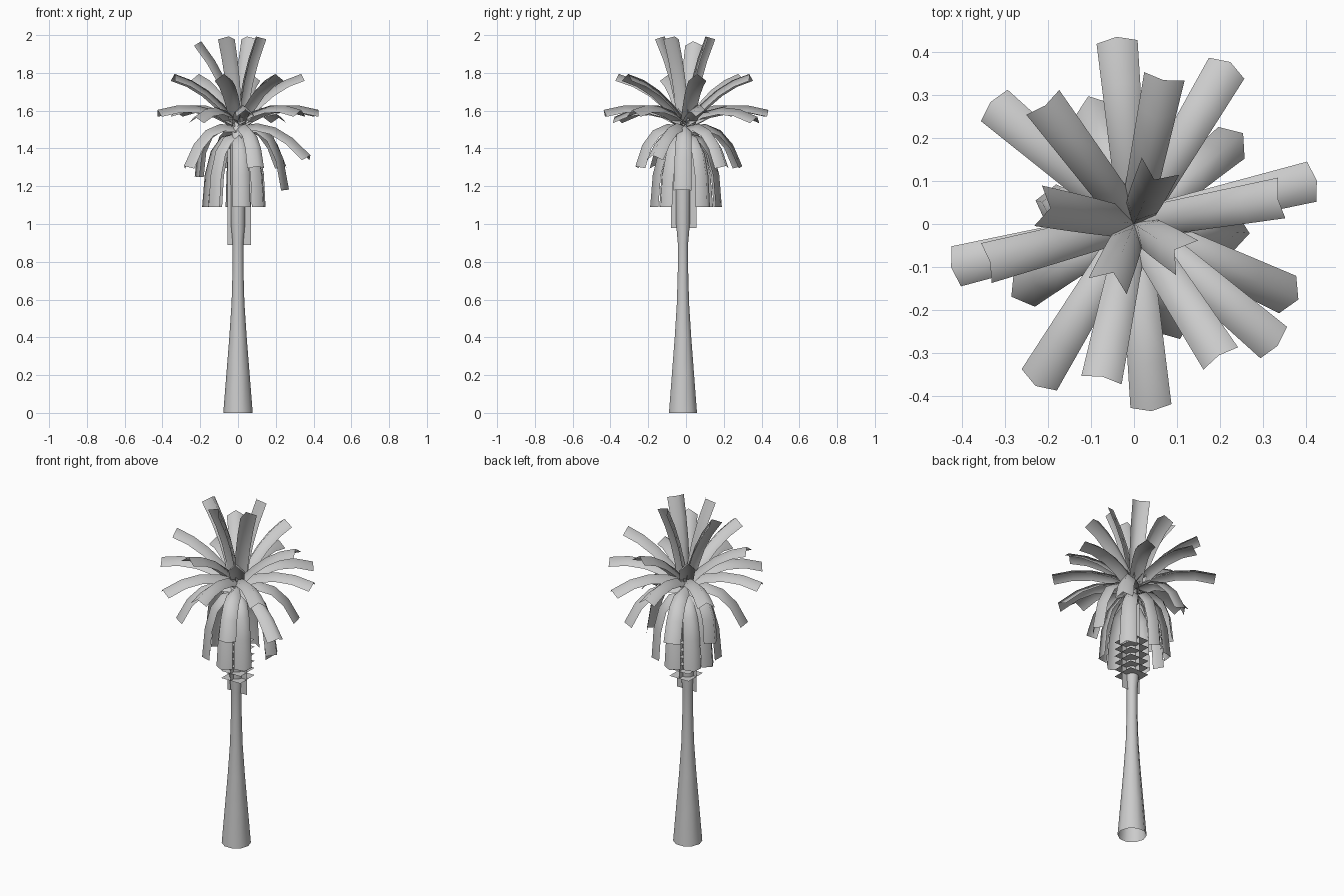
import bpy, math
from mathutils import Vector

if "Cube" in bpy.data.objects:
    bpy.data.objects.remove(bpy.data.objects["Cube"])


def make(name, verts, faces, smooth=True):
    me = bpy.data.meshes.new(name)
    me.from_pydata([tuple(v) for v in verts], [], faces)
    me.update()
    for p in me.polygons:
        p.use_smooth = smooth
    ob = bpy.data.objects.new(name, me)
    bpy.context.collection.objects.link(ob)
    return ob


def frond(name, x, y, z, ctrl_r, ctrl_z, base_z=1.53, segs=4):
    """Folded leaf strip swept along a quadratic curve to its tip."""
    r, a = math.hypot(x, y), math.atan2(y, x)
    out, side = Vector((math.cos(a), math.sin(a))), Vector((-math.sin(a), math.cos(a), 0))
    p0, p1, p2 = Vector((0.015, base_z)), Vector((ctrl_r, ctrl_z)), Vector((r, z))
    verts, faces = [], []
    for i in range(segs + 1):
        t = i / segs
        p = p0 * (1 - t) ** 2 + p1 * 2 * t * (1 - t) + p2 * t * t
        d = ((p1 - p0) * (1 - t) + (p2 - p1) * t).normalized()
        n = Vector((-d.y, d.x))
        half = 0.036 + 0.012 * t
        for s in (-1, 0, 1):
            q = p + n * (0.02 if s == 0 else -0.018)
            verts.append(Vector((out.x * q.x, out.y * q.x, q.y)) + side * half * s)
        if i:
            b = (i - 1) * 3
            faces += [(b, b + 3, b + 4, b + 1), (b + 1, b + 4, b + 5, b + 2)]
    return make(name, verts, faces)


# Flared trunk, open at the bottom
profile = [(0.078, 0), (0.062, 0.2), (0.046, 0.4), (0.034, 0.58),
           (0.029, 0.75), (0.029, 0.9), (0.038, 1.0), (0.04, 1.4), (0.025, 1.54)]
N = 10
verts = [(r * math.cos(2 * math.pi * k / N), -0.016 + r * math.sin(2 * math.pi * k / N), z)
         for r, z in profile for k in range(N)]
faces = [(i * N + k, i * N + (k + 1) % N, (i + 1) * N + (k + 1) % N, (i + 1) * N + k)
         for i in range(len(profile) - 1) for k in range(N)]
faces.append(tuple((len(profile) - 1) * N + k for k in range(N)))
make("trunk", verts, faces)

# Upright crown leaves
for x, y, z in [(0.055, 0.12, 1.985), (-0.21, 0.04, 1.955), (-0.055, -0.13, 1.985), (0.11, -0.07, 1.985)]:
    frond("upright_frond", x, y, z, 0.25 * math.hypot(x, y), 1.76)

# Rising leaves
for x, y in [(0.34, 0.06), (0.07, 0.34), (-0.21, 0.28), (-0.34, -0.09), (-0.075, -0.36), (0.2, -0.31)]:
    frond("rising_frond", x, y, 1.775, 0.17, 1.73)

# Level leaves, the tips sinking slightly
for x, y, z in [(0.42, 0.10, 1.585), (0.22, 0.37, 1.55), (-0.04, 0.43, 1.585), (-0.33, 0.28, 1.585),
                (-0.42, -0.10, 1.585), (-0.225, -0.37, 1.55), (0.04, -0.43, 1.585), (0.33, -0.28, 1.585)]:
    frond("level_frond", x, y, z, 0.22, 1.655)

# Drooping leaves
for x, y, z in [(0.24, 0.20, 1.30), (-0.10, 0.28, 1.30), (-0.27, -0.16, 1.30),
                (0.10, -0.25, 1.30), (0.25, -0.02, 1.18), (0.37, -0.17, 1.35), (-0.21, 0.05, 1.25)]:
    frond("drooping_frond", x, y, z, 0.21, 1.56, 1.5)

# Hanging leaves near the trunk
for x, y in [(-0.14, -0.10), (0.02, -0.17), (0.12, -0.12), (0.13, 0.10),
             (-0.02, 0.17), (-0.17, 0.02), (-0.13, 0.12)]:
    frond("hanging_frond", x, y, 1.09, 0.16, 1.48, 1.46)

# Old leaf bases: stacked square plates and two crossed hanging cards
for i in range(6):
    z = 0.98 + 0.042 * i
    make("leaf_base_plate", [(-0.055, -0.078, z), (0.07, -0.078, z),
                             (0.07, 0.055, z), (-0.055, 0.055, z)], [(0, 1, 2, 3)], False)
make("front_leaf_base", [(-0.055, -0.018, 0.89), (0.07, -0.018, 0.89),
                         (0.07, -0.018, 1.4), (-0.055, -0.018, 1.4)], [(0, 1, 2, 3)], False)
make("side_leaf_base", [(0.007, -0.08, 0.98), (0.007, 0.055, 0.98),
                        (0.007, 0.055, 1.4), (0.007, -0.08, 1.4)], [(0, 1, 2, 3)], False)
